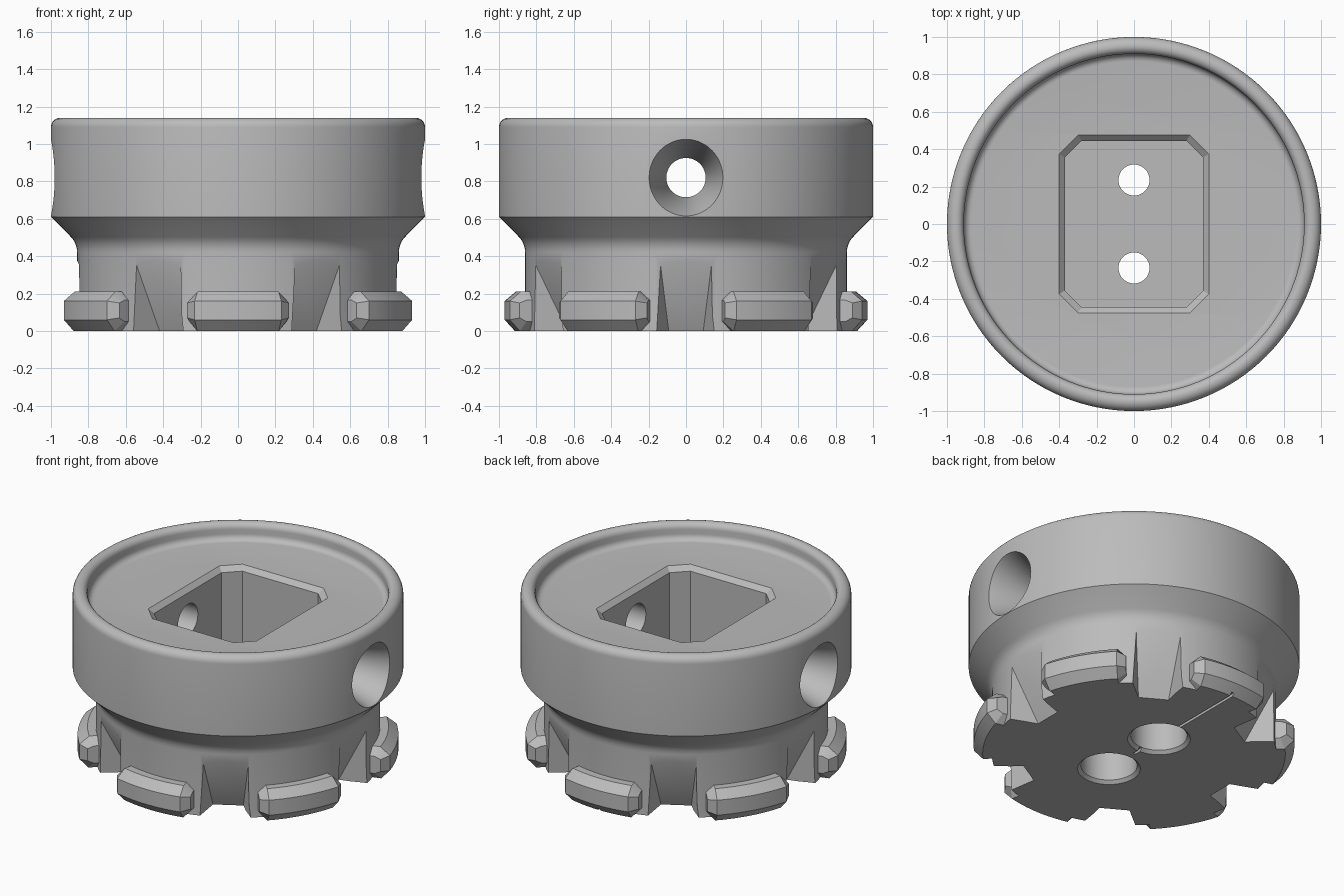
import bpy, bmesh
from math import sin, cos, pi, radians
from mathutils import Matrix

if "Cube" in bpy.data.objects:
    bpy.data.objects.remove(bpy.data.objects["Cube"])

steel = bpy.data.materials.new("plain_grey")
steel.use_nodes = True
GREY = (0.5, 0.5, 0.5, 1)
steel.diffuse_color = GREY
steel.node_tree.nodes["Principled BSDF"].inputs["Base Color"].default_value = GREY


def loft(name, rings, turn=None):
    """Solid skinned through equal-length rings, capped at both ends."""
    bm = bmesh.new()
    loops = [[bm.verts.new(p) for p in ring] for ring in rings]
    n = len(loops[0])
    for a, b in zip(loops, loops[1:]):
        for i in range(n):
            j = (i + 1) % n
            bm.faces.new((a[i], a[j], b[j], b[i]))
    bm.faces.new(loops[0])
    bm.faces.new(loops[-1])
    bmesh.ops.recalc_face_normals(bm, faces=bm.faces)
    if turn:
        bm.transform(turn)
    me = bpy.data.meshes.new(name)
    bm.to_mesh(me)
    bm.free()
    me.materials.append(steel)
    ob = bpy.data.objects.new(name, me)
    bpy.context.collection.objects.link(ob)
    return ob


def lathe(name, profile, sides, turn=None):
    circle = [(cos(2 * pi * i / sides), sin(2 * pi * i / sides)) for i in range(sides)]
    return loft(name, [[(r * c, r * s, z) for c, s in circle] for r, z in profile], turn)


def octagon(x, y, c, z):
    return [(x, y - c, z), (x - c, y, z), (c - x, y, z), (-x, y - c, z),
            (-x, c - y, z), (c - x, -y, z), (x - c, -y, z), (x, c - y, z)]


def arc(r, z, rad, start, end, steps=6):
    angles = [radians(start + (end - start) * i / steps) for i in range(steps + 1)]
    return [(r + rad * cos(a), z + rad * sin(a)) for a in angles]


def box(name, x, y0, y1, z):
    corners = [(-x, y0), (x, y0), (x, y1), (-x, y1)]
    return loft(name, [[(a, b, h) for a, b in corners] for h in (-z, z)])


def cut(ob, cutters):
    bpy.context.view_layer.objects.active = ob
    for c in cutters:
        c.hide_render = True
        m = ob.modifiers.new("cut", "BOOLEAN")
        m.operation, m.solver, m.object = "DIFFERENCE", "EXACT", c
        bpy.ops.object.modifier_apply(modifier=m.name)


def smooth(ob):
    bpy.ops.object.select_all(action="DESELECT")
    ob.select_set(True)
    bpy.context.view_layer.objects.active = ob
    bpy.ops.object.shade_smooth_by_angle(angle=radians(28))


# Turned body: neck, flared shoulder, thick rim and dished top
profile = [(0.86, 0), (0.86, 0.42)]
profile += arc(0.98, 0.42, 0.12, 180, 137, 5)[1:]
profile += [(1.0, 0.61), (1.0, 1.09)]
profile += arc(0.95, 1.09, 0.05, 0, 90)[1:]
profile += arc(0.95, 1.10, 0.04, 90, 180)
profile += arc(0.87, 1.07, 0.04, 0, -90)
body = lathe("body", profile, 128)

# Cutter: octagonal pocket with a bevelled lip
pocket = loft("pocket_cutter", [
    octagon(0.37, 0.445, 0.09, 0.42), octagon(0.37, 0.445, 0.09, 1.0),
    octagon(0.40, 0.475, 0.10, 1.03), octagon(0.40, 0.475, 0.10, 1.3)])
cutters = [pocket]

# Cutters: screw holes, counterbored from below
for side in (-1, 1):
    place = Matrix.Translation((0, side * 0.235, 0))
    bore = [(0.22, -0.03), (0.17, 0.02), (0.17, 0.24), (0.083, 0.24), (0.083, 0.6)]
    cutters.append(lathe("screw_hole_cutter", bore, 48, place))

# Cutters: tapered side holes
for side in (-1, 1):
    place = Matrix.Translation((0, 0, 0.82)) @ Matrix.Rotation(side * pi / 2, 4, "Y")
    cone = [(0.105, 0.2), (0.105, 0.68), (0.185, 0.95), (0.205, 1.0), (0.205, 1.2)]
    cutters.append(lathe("side_hole_cutter", cone, 64, place))

# Cutters: six sloping flutes with flared walls
for k in range(6):
    flute = [[(r, -w, z), (r, w, z), (1.2, v, z), (1.2, -v, z)]
             for r, w, v, z in ((0.63, 0.08, 0.30, -0.1), (0.865, 0.14, 0.24, 0.385))]
    cutters.append(loft("flute_cutter", flute, Matrix.Rotation(k * pi / 3, 4, "Z")))

# Cutter: fine groove under the base
groove = box("groove_cutter", 0.009, 0, 0.93, 0.02)
cutters.append(groove)

cut(body, cutters)
smooth(body)

# Six bevelled lugs around the foot
full = [(0.80, 0), (0.915, 0), (0.97, 0.06), (0.97, 0.16), (0.91, 0.21), (0.82, 0.21)]
tip = [(0.80, 0.05), (0.89, 0.05), (0.93, 0.07), (0.93, 0.15), (0.89, 0.165), (0.82, 0.165)]
for k in range(6):
    stations = [(-17, tip)] + [(-13.8 + 2.76 * i, full) for i in range(11)] + [(17, tip)]
    rings = []
    for deg, section in stations:
        a = radians(30 + 60 * k + deg)
        rings.append([(r * cos(a), r * sin(a), z) for r, z in section])
    lug = loft("foot_lug", rings)
    if k == 1:
        cut(lug, [groove])
    smooth(lug)

# Helpers are finished with
for c in cutters:
    bpy.data.objects.remove(c)
